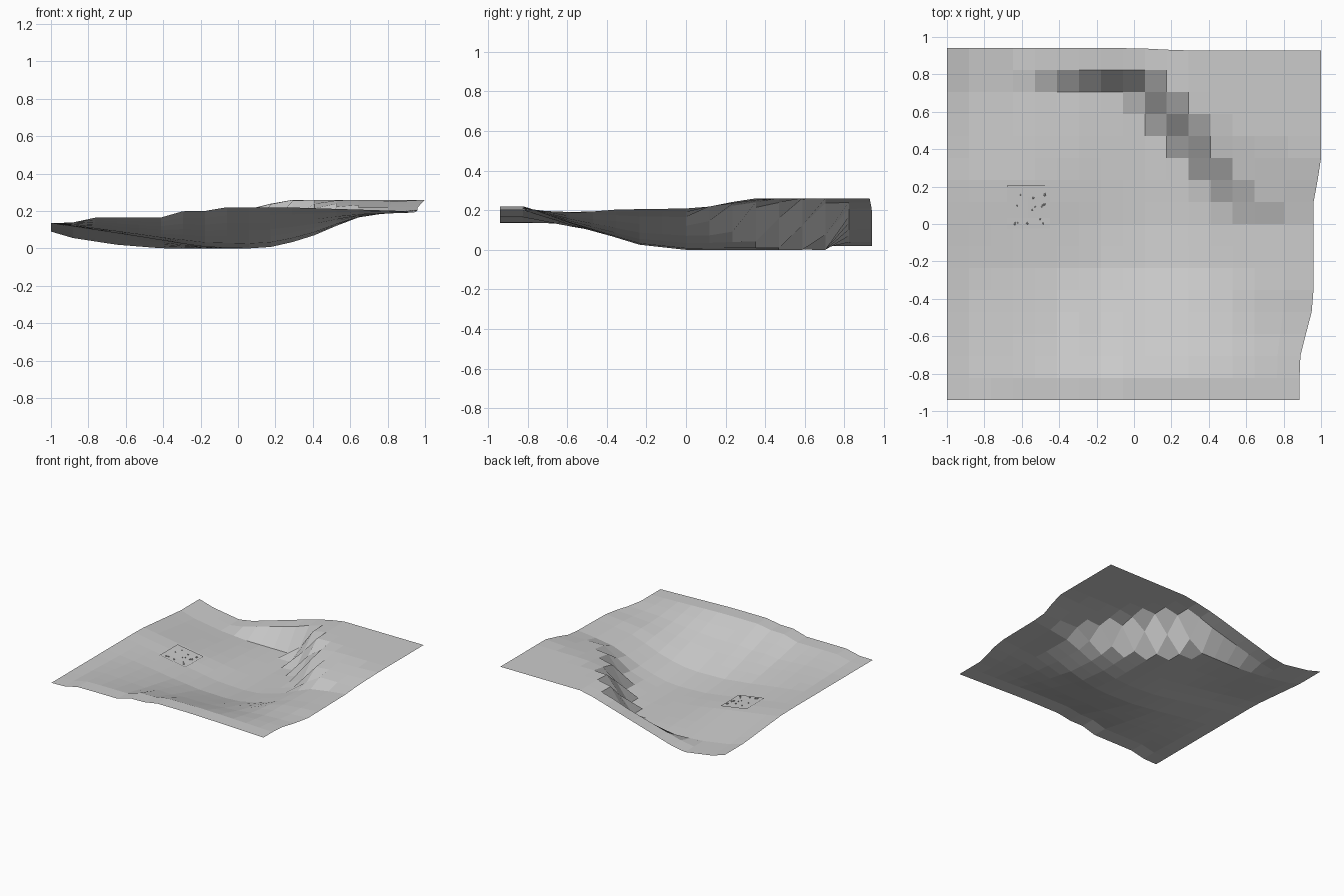
import bpy, bmesh, random
from mathutils import Matrix

cube = bpy.data.objects.get("Cube")
if cube:
    bpy.data.objects.remove(cube, do_unlink=True)

CELLS = 16
STEP = 1.88 / CELLS


def material(name, value):
    mat = bpy.data.materials.new(name)
    mat.use_nodes = True
    colour = (value, value, value, 1)
    mat.diffuse_color = colour
    mat.node_tree.nodes["Principled BSDF"].inputs["Base Color"].default_value = colour
    return mat


grey = material("pale grey ground", 0.6)


def profile(points, t):
    """Straight-line interpolation along a list of (position, value) points."""
    if t <= points[0][0]:
        return points[0][1]
    for (a, va), (b, vb) in zip(points, points[1:]):
        if t <= b:
            return va + (vb - va) * (t - a) / (b - a)
    return points[-1][1]


# Height profiles across and along the landscape
LEFT_BACK = [(-1, .09), (-.88, .055), (-.65, .02), (-.4, 0)]
LEFT_MID = [(-1, .135), (-.57, .07), (-.2, .01), (0, 0)]
FRONT_RIM = [(-1, .135), (-.9, .135), (-.76, .165), (-.41, .165), (-.29, .2),
             (-.15, .2), (-.06, .22), (.25, .22), (.88, .2)]
RIGHT_RIM = [(-.94, .2), (-.63, .172), (-.5, .185), (-.35, .205), (.1, .21), (.2, .235), (.33, .26)]
RIGHT_RISE = [(.13, 0), (.25, .1), (.45, .4), (.6, .75), (.75, .9), (.88, 1)]
FRONT_RISE = [(-.82, 1), (-.7, .8), (-.59, .62), (-.24, .12), (0, 0)]
BACK_RIM = [(-1, .09), (-.88, .05), (-.65, .02), (-.53, .04), (.02, .2), (.26, .26)]

# Cliff lines: y position for a given x
FOOT = [(.02, .71), (.14, .53), (.61, 0)]
LEDGE = [(.02, .83), (.25, .59), (.49, .24), (.61, .12)]
TOP = [(.02, .94), (.14, .76), (.25, .6), (.45, .58), (.55, .47), (.75, .45), (.8, .34)]
LEDGE_SHARE = [(.02, 1), (.3, .84)]

# Ragged right border
RIGHT_EDGE = [(-.82, .885), (-.7, .89), (-.47, .95), (-.35, .96), (.12, .96), (.33, 1)]


def height(x, y):
    back = profile([(.2, 0), (.7, 1)], y)
    left = profile(LEFT_MID, x) * (1 - back) + profile(LEFT_BACK, x) * back
    base = left + profile(RIGHT_RISE, x) * profile(RIGHT_RIM, y)
    base += (profile(FRONT_RIM, x) - base) * profile(FRONT_RISE, y)
    plateau = profile(BACK_RIM, x)
    foot, ledge, top = (profile(line, x) for line in (FOOT, LEDGE, TOP))
    shelf = plateau * profile(LEDGE_SHARE, x)
    cliff = profile([(foot, base), (ledge, shelf), (top, plateau)], y)
    return max(base, cliff)


def sheet(name, columns, rows, place):
    """Flat-faced grid whose corners are set by place(column, row)."""
    bm = bmesh.new()
    grid = [[bm.verts.new(place(i, j)) for i in range(columns + 1)] for j in range(rows + 1)]
    for low, high in zip(grid, grid[1:]):
        for i in range(columns):
            bm.faces.new((low[i], low[i + 1], high[i + 1], high[i]))
    return finish(name, bm)


def finish(name, bm):
    mesh = bpy.data.meshes.new(name)
    bm.to_mesh(mesh)
    bm.free()
    mesh.materials.append(grey)
    obj = bpy.data.objects.new(name, mesh)
    bpy.context.collection.objects.link(obj)
    return obj


# Landscape sheet
def ground_point(i, j):
    x, y = -1 + i * STEP, -.94 + j * STEP
    z = height(x, y)
    stretch = max(0, i - CELLS + 2) / 2
    x += (profile(RIGHT_EDGE, y) - .88) * stretch
    if j == CELLS:
        y -= profile([(.02, 0), (.25, .012)], x)
    return x, y, z


sheet("landscape", CELLS, CELLS, ground_point)


# Small square ground patch
def patch_point(i, j):
    x, y = -.68 + i * .0575, -.025 + j * .0575
    return x, y, height(x, y) + .006


sheet("ground_patch", 4, 4, patch_point)

# Pebbles scattered on the patch
random.seed(4)
pebbles = bmesh.new()
for n in range(16):
    x, y = random.uniform(-.67, -.46), random.uniform(-.015, .195)
    spot = Matrix.Translation((x, y, height(x, y) + .008))
    bmesh.ops.create_icosphere(pebbles, subdivisions=1, radius=random.uniform(.004, .007), matrix=spot)
finish("pebbles", pebbles)
